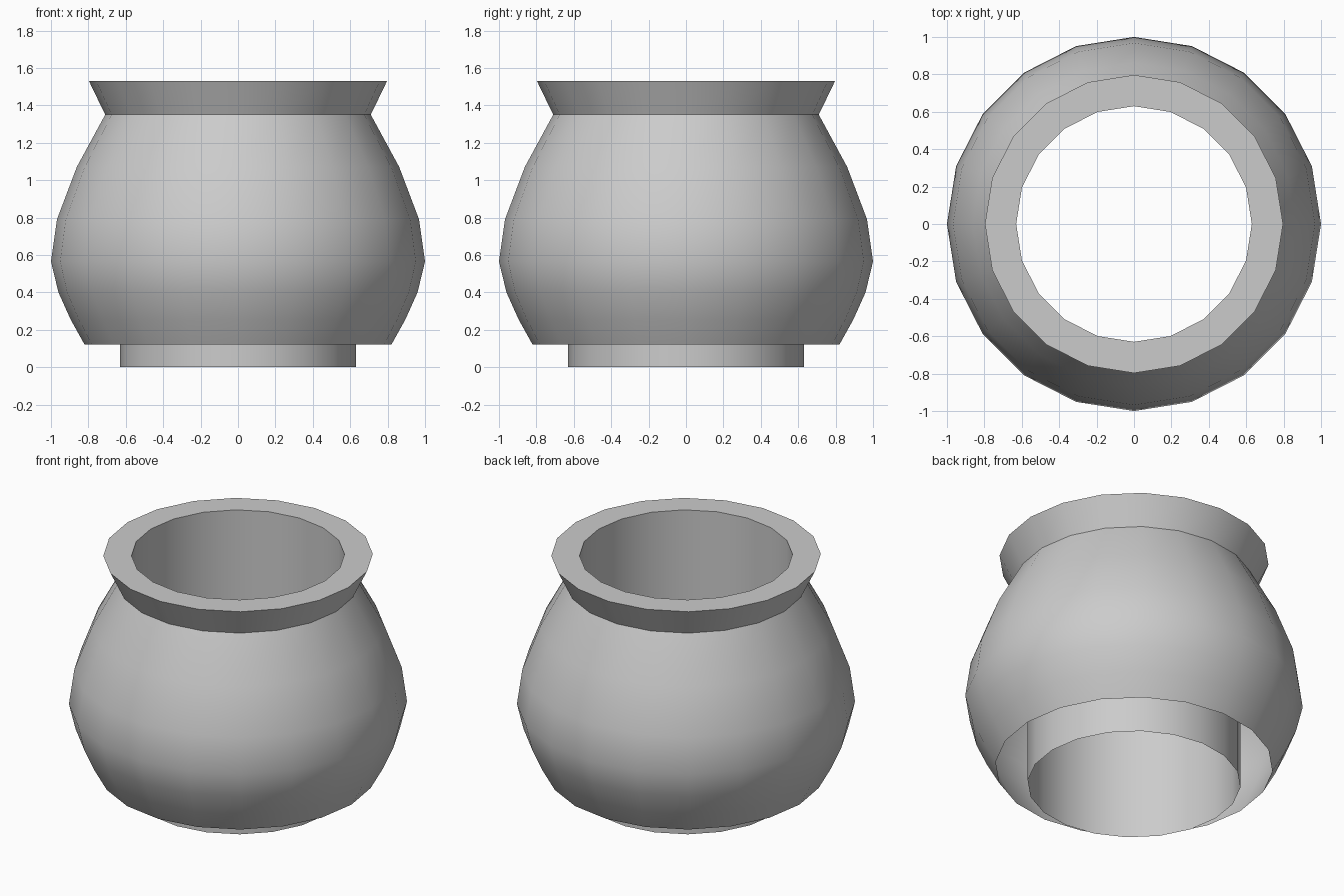
import bpy, bmesh
from math import radians, tau
from mathutils import Vector

if "Cube" in bpy.data.objects:
    bpy.data.objects.remove(bpy.data.objects["Cube"])

SIDES = 20


def lathe(name, profile):
    """Spin an (r, z) profile around the z axis into an open shell."""
    bm = bmesh.new()
    verts = [bm.verts.new((r, 0, z)) for r, z in profile]
    edges = [bm.edges.new(pair) for pair in zip(verts, verts[1:])]
    bmesh.ops.spin(bm, geom=verts + edges, cent=Vector(), axis=(0, 0, 1),
                   angle=tau, steps=SIDES, use_merge=True)
    bmesh.ops.remove_doubles(bm, verts=bm.verts, dist=1e-4)
    # profiles run so that the outside is on a known side; orient by test face
    bm.normal_update()
    f = max(bm.faces, key=lambda f: f.calc_center_median().xy.length)
    c = f.calc_center_median()
    outward = f.normal.x * c.x + f.normal.y * c.y > 0
    if outward == (name == "inner_wall"):
        bmesh.ops.reverse_faces(bm, faces=bm.faces[:])
    mesh = bpy.data.meshes.new(name)
    bm.to_mesh(mesh)
    bm.free()
    obj = bpy.data.objects.new(name, mesh)
    bpy.context.collection.objects.link(obj)
    bpy.ops.object.select_all(action='DESELECT')
    obj.select_set(True)
    bpy.context.view_layer.objects.active = obj
    bpy.ops.object.shade_smooth_by_angle(angle=radians(40))
    return obj


# Rounded belly, open underneath
lathe("belly", [(0.82, 0.12), (0.895, 0.255), (0.96, 0.40), (1.0, 0.565),
                (0.968, 0.79), (0.862, 1.07), (0.71, 1.35)])

# Flared collar with a flat lip
lathe("flared_rim", [(0.71, 1.35), (0.797, 1.53), (0.63, 1.53)])

# Straight tube from the lip down to the foot
lathe("inner_wall", [(0.63, 1.53), (0.63, 0.0)])
